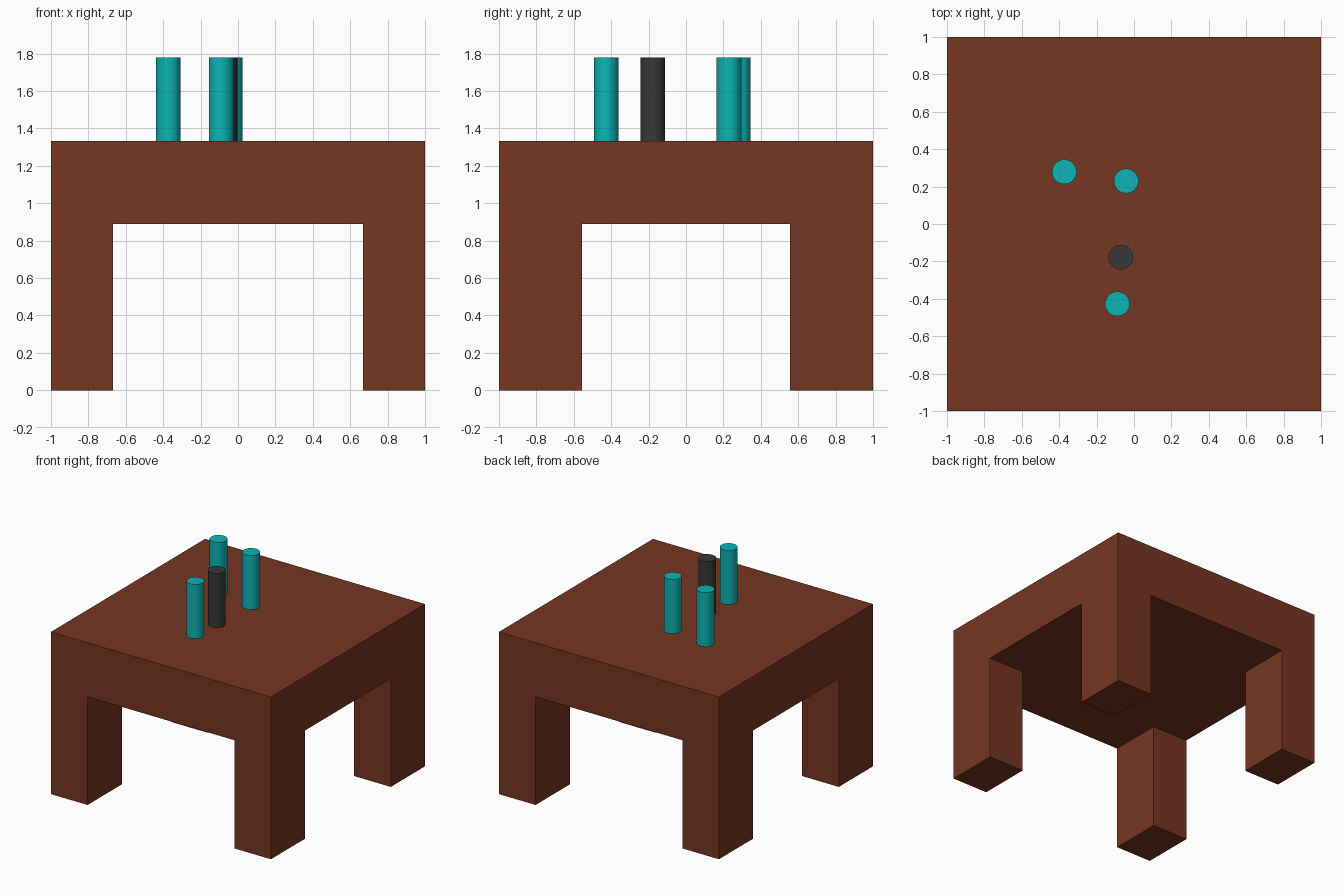
import bpy

if "Cube" in bpy.data.objects:
    bpy.data.objects.remove(bpy.data.objects["Cube"])

TOP_Z, UNDER_Z, PEG_Z = 1.333, 0.889, 1.778
LEG_X, LEG_Y = 0.333, 0.444
PEG_RADIUS = 0.066


def material(name, color):
    mat = bpy.data.materials.new(name)
    mat.diffuse_color = (*color, 1)
    mat.use_nodes = True
    mat.node_tree.nodes["Principled BSDF"].inputs["Base Color"].default_value = mat.diffuse_color
    return mat


brown = material("brown", (0.18, 0.037, 0.016))
teal = material("teal", (0.004, 0.46, 0.46))
charcoal = material("charcoal", (0.04, 0.04, 0.04))


def box(name, size, center, mat):
    bpy.ops.mesh.primitive_cube_add(size=1, location=center)
    obj = bpy.context.object
    obj.name = name
    obj.scale = size
    bpy.ops.object.transform_apply(location=False, rotation=False, scale=True)
    obj.data.materials.append(mat)


def peg(name, x, y, mat):
    bpy.ops.mesh.primitive_cylinder_add(
        vertices=32, radius=PEG_RADIUS, depth=PEG_Z - TOP_Z,
        location=(x, y, (PEG_Z + TOP_Z) / 2))
    obj = bpy.context.object
    obj.name = name
    obj.data.materials.append(mat)
    bpy.ops.object.shade_smooth_by_angle()


# Thick square table top
box("table_top", (2, 2, TOP_Z - UNDER_Z), (0, 0, (TOP_Z + UNDER_Z) / 2), brown)

# Four corner legs, flush with the top's outer sides
for sx, side in ((-1, "left"), (1, "right")):
    for sy, end in ((-1, "front"), (1, "back")):
        box(f"{end}_{side}_leg", (LEG_X, LEG_Y, UNDER_Z),
            (sx * (1 - LEG_X / 2), sy * (1 - LEG_Y / 2), UNDER_Z / 2), brown)

# Upright pegs standing on the top
peg("back_left_peg", -0.373, 0.279, teal)
peg("back_right_peg", -0.042, 0.23, teal)
peg("front_peg", -0.089, -0.427, teal)
peg("dark_peg", -0.07, -0.177, charcoal)
